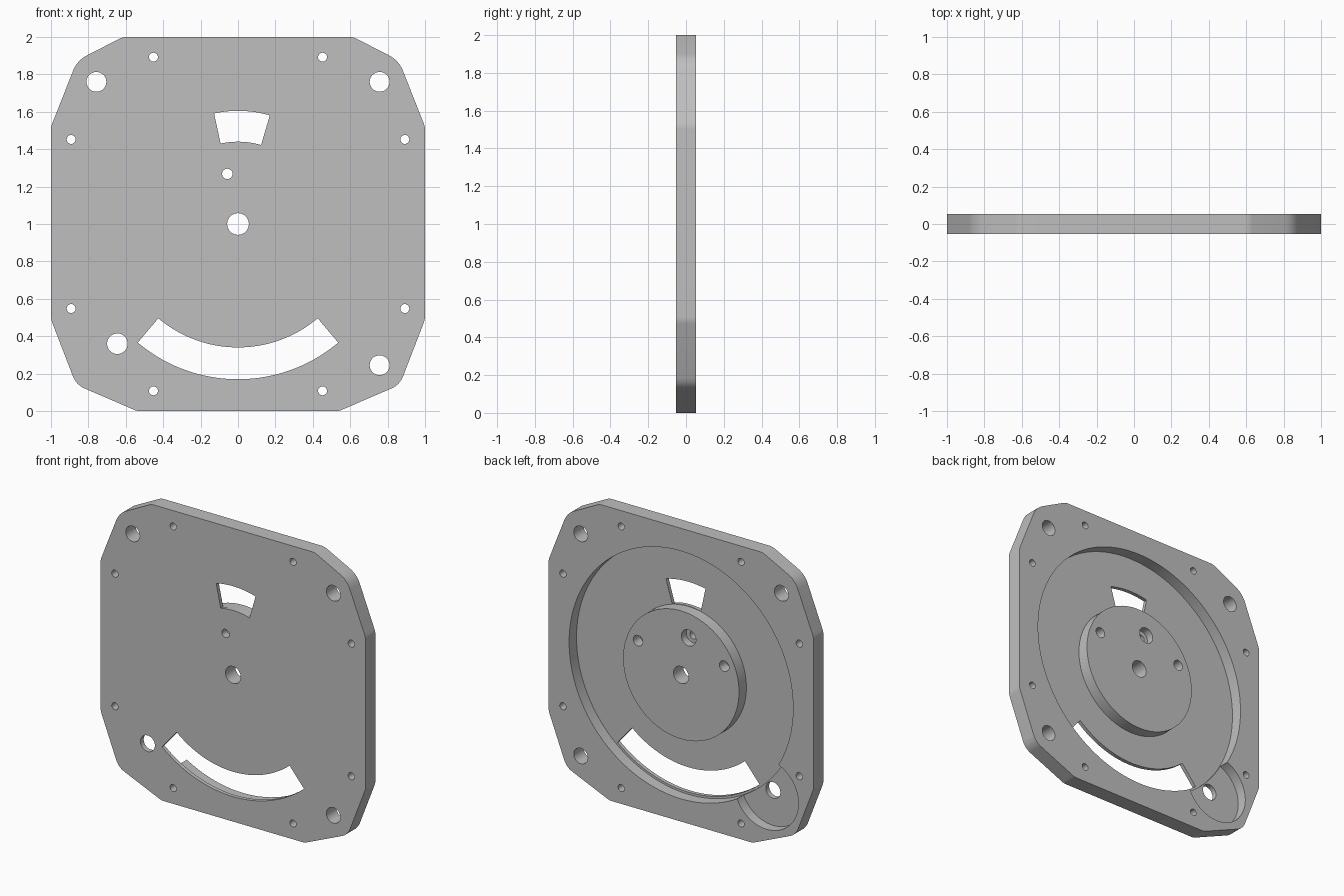
import bpy, bmesh, math
from mathutils import Vector

cube = bpy.data.objects.get("Cube")
if cube:
    bpy.data.objects.remove(cube, do_unlink=True)

HALF = 0.053      # half plate thickness
FLOOR = -0.027    # floor of the ring pocket
CENTRE = Vector((0, 1))

grey = bpy.data.materials.new("plain grey")
grey.use_nodes = True
colour = (0.52, 0.52, 0.52, 1)
grey.diffuse_color = colour
grey.node_tree.nodes["Principled BSDF"].inputs["Base Color"].default_value = colour


def prism(name, outline, y0, y1):
    """Extrude an (x, z) outline from y0 to y1."""
    bm = bmesh.new()
    face = bm.faces.new([bm.verts.new((x, y0, z)) for x, z in outline])
    moved = bmesh.ops.extrude_face_region(bm, geom=[face])["geom"]
    verts = [g for g in moved if isinstance(g, bmesh.types.BMVert)]
    bmesh.ops.translate(bm, verts=verts, vec=(0, y1 - y0, 0))
    bmesh.ops.recalc_face_normals(bm, faces=bm.faces)
    mesh = bpy.data.meshes.new(name)
    bm.to_mesh(mesh)
    bm.free()
    mesh.materials.append(grey)
    obj = bpy.data.objects.new(name, mesh)
    bpy.context.collection.objects.link(obj)
    return obj


def arc(radius, a0, a1, n, centre=CENTRE):
    """Points on an arc, angles in degrees from +x towards +z."""
    angles = [math.radians(a0 + (a1 - a0) * i / n) for i in range(n + 1)]
    return [centre + radius * Vector((math.cos(a), math.sin(a))) for a in angles]


def disc(x, z, radius, n=32):
    return arc(radius, 0, 360, n, Vector((x, z)))[:-1]


def sector(r0, r1, a0, a1, n):
    return arc(r1, a0, a1, n) + arc(r0, a1, a0, n)


def rounded(corners, n=6):
    """Round each (x, z, setback) corner."""
    points = []
    for i, (x, z, setback) in enumerate(corners):
        p = Vector((x, z))
        before = Vector(corners[i - 1][:2])
        after = Vector(corners[(i + 1) % len(corners)][:2])
        a = p + (before - p).normalized() * setback
        b = p + (after - p).normalized() * setback
        for k in range(n + 1):
            t = k / n
            points.append(a * (1 - t) ** 2 + p * 2 * t * (1 - t) + b * t * t)
    return points


# Plate outline, right half mirrored to the left
half = [(0.54, 0, 0.015), (0.865, 0.14, 0.05), (1, 0.49, 0.02),
        (1, 1.52, 0.02), (0.86, 1.875, 0.06), (0.615, 2, 0.02)]
corners = half + [(-x, z, s) for x, z, s in reversed(half)]
plate = prism("instrument_plate", rounded(corners), -HALF, HALF)


def combine(tool, operation="DIFFERENCE"):
    tool.hide_render = True
    mod = plate.modifiers.new("cut", "BOOLEAN")
    mod.operation = operation
    mod.solver = "EXACT"
    mod.object = tool
    bpy.context.view_layer.objects.active = plate
    bpy.ops.object.modifier_apply(modifier=mod.name)
    bpy.data.objects.remove(tool, do_unlink=True)


def cut(outline, y0=-0.2, y1=0.2):
    combine(prism("cutter", outline, y0, y1))


# Back pockets and the central hub
cut(disc(0, 1, 0.845, 128), FLOOR)
cut(disc(-0.645, 0.36, 0.24, 64), -0.017)
combine(prism("hub", disc(0, 1, 0.437, 96), -0.04, HALF), "UNION")

# Curved windows
cut(sector(0.66, 0.83, 229.8, 310.2, 40))
cut(sector(0.44, 0.605, 73.7, 102.2, 16))

# Centre bore, corner holes and the pocket hole
cut(disc(0, 1, 0.058))
for x, z in [(-0.757, 1.76), (0.757, 1.76), (0.757, 0.245)]:
    cut(disc(x, z, 0.053))
cut(disc(-0.645, 0.36, 0.055))

# Eight small screw holes around the rim
for sx in (-1, 1):
    for sz in (-1, 1):
        cut(disc(sx * 0.452, 1 + sz * 0.892, 0.024, 24))
        cut(disc(sx * 0.892, 1 + sz * 0.452, 0.024, 24))

# Hub: counterbored hole and two blind holes
cut(disc(-0.057, 1.268, 0.028, 24))
cut(disc(-0.057, 1.268, 0.055), 0.0)
for x in (-0.325, 0.325):
    cut(disc(x, 1.147, 0.036, 24), -0.02)

bpy.ops.object.select_all(action="DESELECT")
plate.select_set(True)
bpy.context.view_layer.objects.active = plate
bpy.ops.object.shade_smooth_by_angle(angle=math.radians(25))
